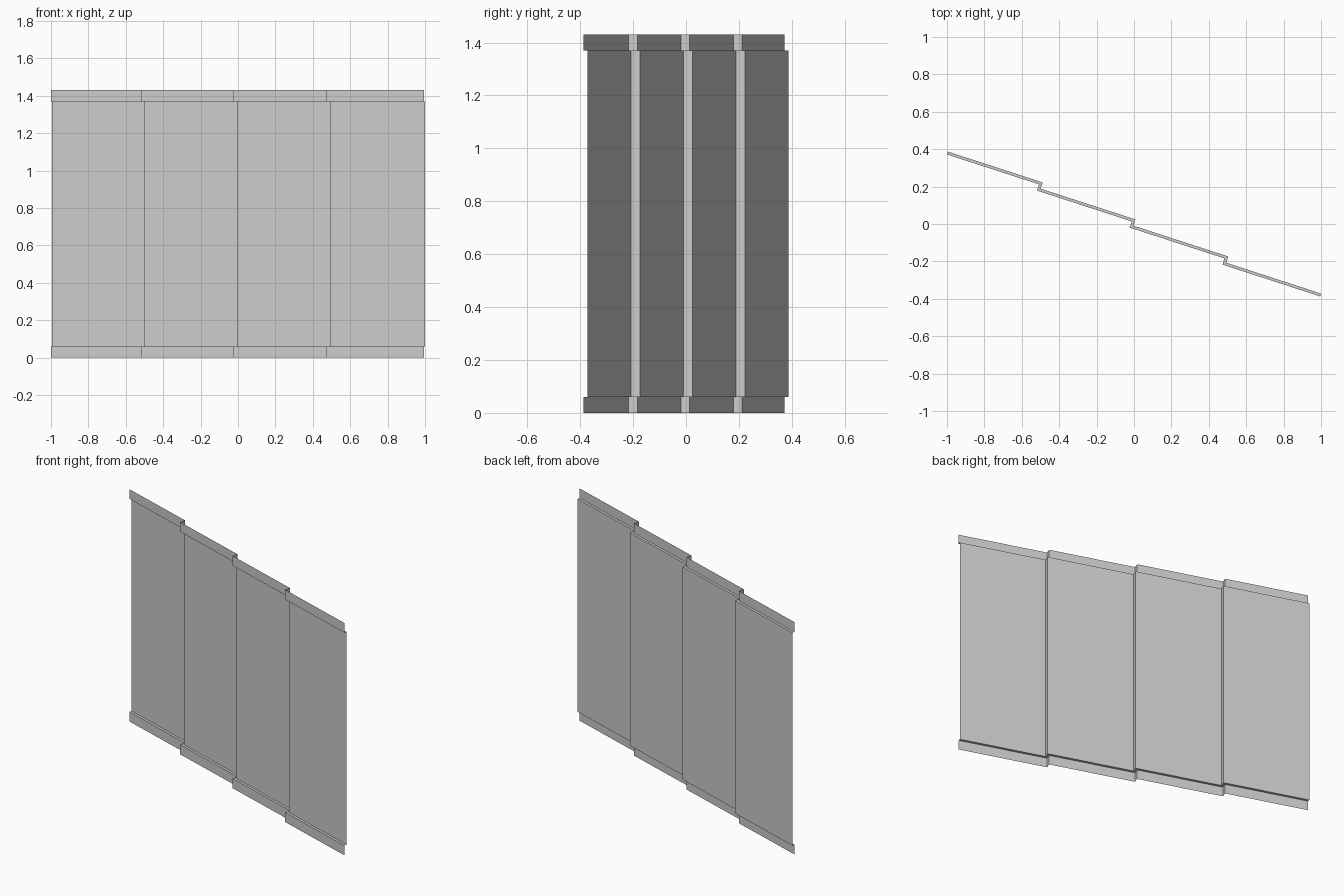
import bpy, bmesh, math

if "Cube" in bpy.data.objects:
    bpy.data.objects.remove(bpy.data.objects["Cube"])

ANGLE = math.radians(18)     # heading of the wall, turned from the x axis
SEG = 0.533                  # length of one panel
STEP = 0.035                 # set-back between neighbouring panels
DEPTH = 0.016                # panels sit this far behind the rails

c, s = math.cos(ANGLE), math.sin(ANGLE)


def plan(u, v):
    """Along-wall / across-wall position to x, y."""
    return u * c + v * s, -u * s + v * c


def profile(shift, offset):
    """Stepped plan outline of four panels."""
    pts = [(-2 * SEG, 1.5 * STEP + offset)]
    for k in range(3):
        u = (k - 1) * SEG + shift
        pts += [(u, (1.5 - k) * STEP + offset), (u, (0.5 - k) * STEP + offset)]
    pts.append((2 * SEG, -1.5 * STEP + offset))
    return [plan(u, v) for u, v in pts]


rail = profile(-DEPTH, -DEPTH / 2)
panel = profile(0, DEPTH / 2)

# Folded sheet: bottom rail, ledge, recessed panels, ledge, top rail
bm = bmesh.new()
levels = [(rail, 0), (rail, 0.06), (panel, 0.06),
          (panel, 1.37), (rail, 1.37), (rail, 1.43)]
rows = [[bm.verts.new((x, y, z)) for x, y in outline] for outline, z in levels]
for low, high in zip(rows, rows[1:]):
    for i in range(len(low) - 1):
        bm.faces.new((low[i], low[i + 1], high[i + 1], high[i]))

mesh = bpy.data.meshes.new("stepped_wall_panels")
bm.to_mesh(mesh)
bm.free()
wall = bpy.data.objects.new("stepped_wall_panels", mesh)
bpy.context.collection.objects.link(wall)
